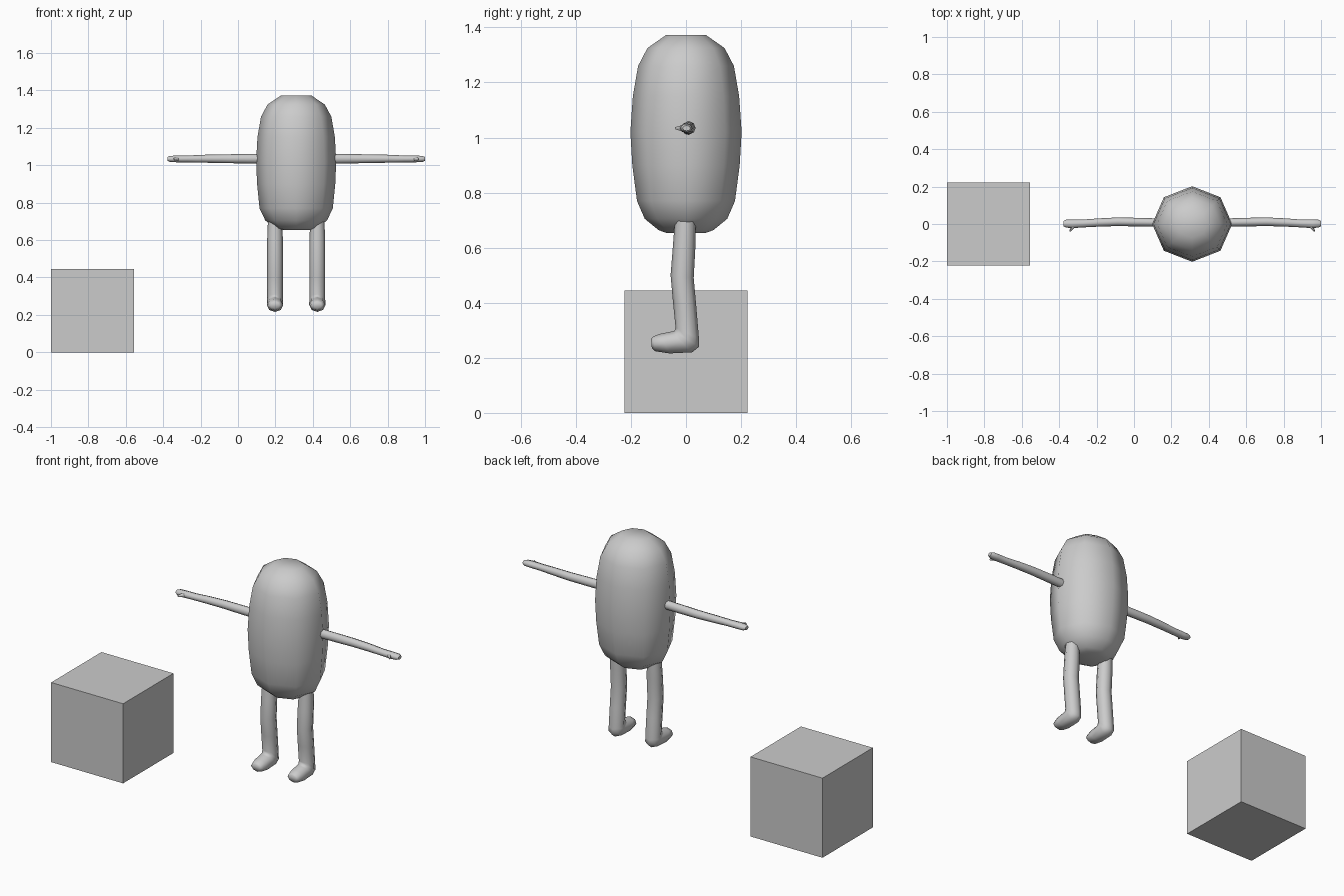
import bpy, bmesh, math
from mathutils import Vector

if "Cube" in bpy.data.objects:
    bpy.data.objects.remove(bpy.data.objects["Cube"])

CX = 0.311  # figure centre line

grey = bpy.data.materials.new("light grey")
grey.diffuse_color = (0.6, 0.6, 0.6, 1)
grey.use_nodes = True
grey.node_tree.nodes["Principled BSDF"].inputs["Base Color"].default_value = grey.diffuse_color


def finish(name, bm, smooth=True, angle=60):
    bmesh.ops.recalc_face_normals(bm, faces=bm.faces)
    me = bpy.data.meshes.new(name)
    bm.to_mesh(me)
    bm.free()
    ob = bpy.data.objects.new(name, me)
    bpy.context.collection.objects.link(ob)
    me.materials.append(grey)
    if smooth:
        bpy.ops.object.select_all(action='DESELECT')
        ob.select_set(True)
        bpy.context.view_layer.objects.active = ob
        bpy.ops.object.shade_smooth_by_angle(angle=math.radians(angle))
    return ob


def loft(name, rings, sides=8):
    """Skin elliptical rings, each given by two opposite points and a half-width vector."""
    bm = bmesh.new()
    loops = []
    for a, b, w in rings:
        a, b, w = Vector(a), Vector(b), Vector(w)
        mid, half = (a + b) / 2, (a - b) / 2
        loops.append([bm.verts.new(mid + half * math.cos(t) + w * math.sin(t))
                      for t in (2 * math.pi * i / sides for i in range(sides))])
    for lo, hi in zip(loops, loops[1:]):
        for i in range(sides):
            j = (i + 1) % sides
            bm.faces.new((lo[i], lo[j], hi[j], hi[i]))
    bm.faces.new(loops[0])
    bm.faces.new(loops[-1])
    return finish(name, bm)


# Body: eight-sided capsule (z, radius x, radius y)
body = [(0.653, 0.08, 0.07), (0.664, 0.112, 0.10), (0.705, 0.165, 0.15), (0.77, 0.196, 0.178),
        (0.90, 0.209, 0.195), (1.02, 0.214, 0.202), (1.15, 0.207, 0.193), (1.26, 0.188, 0.174),
        (1.325, 0.153, 0.14), (1.372, 0.083, 0.073)]
loft("body", [((CX + rx, 0, z), (CX - rx, 0, z), (0, ry, 0)) for z, rx, ry in body])

# Leg and foot: front point (y, z), back point (y, z), half width
leg = [(-0.040, 0.705, 0.036, 0.705, 0.038), (-0.048, 0.60, 0.034, 0.60, 0.042),
       (-0.056, 0.50, 0.028, 0.49, 0.042), (-0.047, 0.40, 0.037, 0.39, 0.042),
       (-0.038, 0.31, 0.047, 0.27, 0.042), (-0.042, 0.298, 0.047, 0.24, 0.043),
       (-0.055, 0.295, 0.022, 0.220, 0.044), (-0.095, 0.287, -0.06, 0.216, 0.043),
       (-0.120, 0.277, -0.112, 0.224, 0.036), (-0.127, 0.268, -0.124, 0.236, 0.025)]

# Arm and hand: distance from centre line, y, z, radius y, radius z
arm = [(0.19, 0.008, 1.035, 0.022, 0.026), (0.29, 0.010, 1.035, 0.023, 0.025),
       (0.40, 0.012, 1.035, 0.023, 0.023), (0.50, 0.008, 1.035, 0.022, 0.021),
       (0.58, 0.003, 1.034, 0.021, 0.018), (0.64, 0.001, 1.034, 0.023, 0.018),
       (0.675, 0.002, 1.034, 0.021, 0.016), (0.689, 0.002, 1.034, 0.014, 0.010)]

# Thumb: distance from centre line, y, radius
thumb = [(0.630, -0.012, 0.013), (0.645, -0.026, 0.009), (0.653, -0.040, 0.004)]

for side, s in (("left", 1), ("right", -1)):
    x = CX + s * 0.113
    loft(side + "_leg", [((x, fy, fz), (x, by, bz), (w, 0, 0)) for fy, fz, by, bz, w in leg])
    loft(side + "_arm", [((CX + s * d, y - ry, z), (CX + s * d, y + ry, z), (0, 0, rz))
                         for d, y, z, ry, rz in arm])
    loft(side + "_thumb", [((CX + s * (d - r), y, 1.034), (CX + s * (d + r), y, 1.034), (0, 0, r))
                           for d, y, r in thumb], 6)

# Separate cube standing beside the figure
bm = bmesh.new()
bmesh.ops.create_cube(bm, size=0.445)
bmesh.ops.translate(bm, verts=bm.verts, vec=(-0.7775, 0, 0.2225))
finish("cube", bm, smooth=False)
